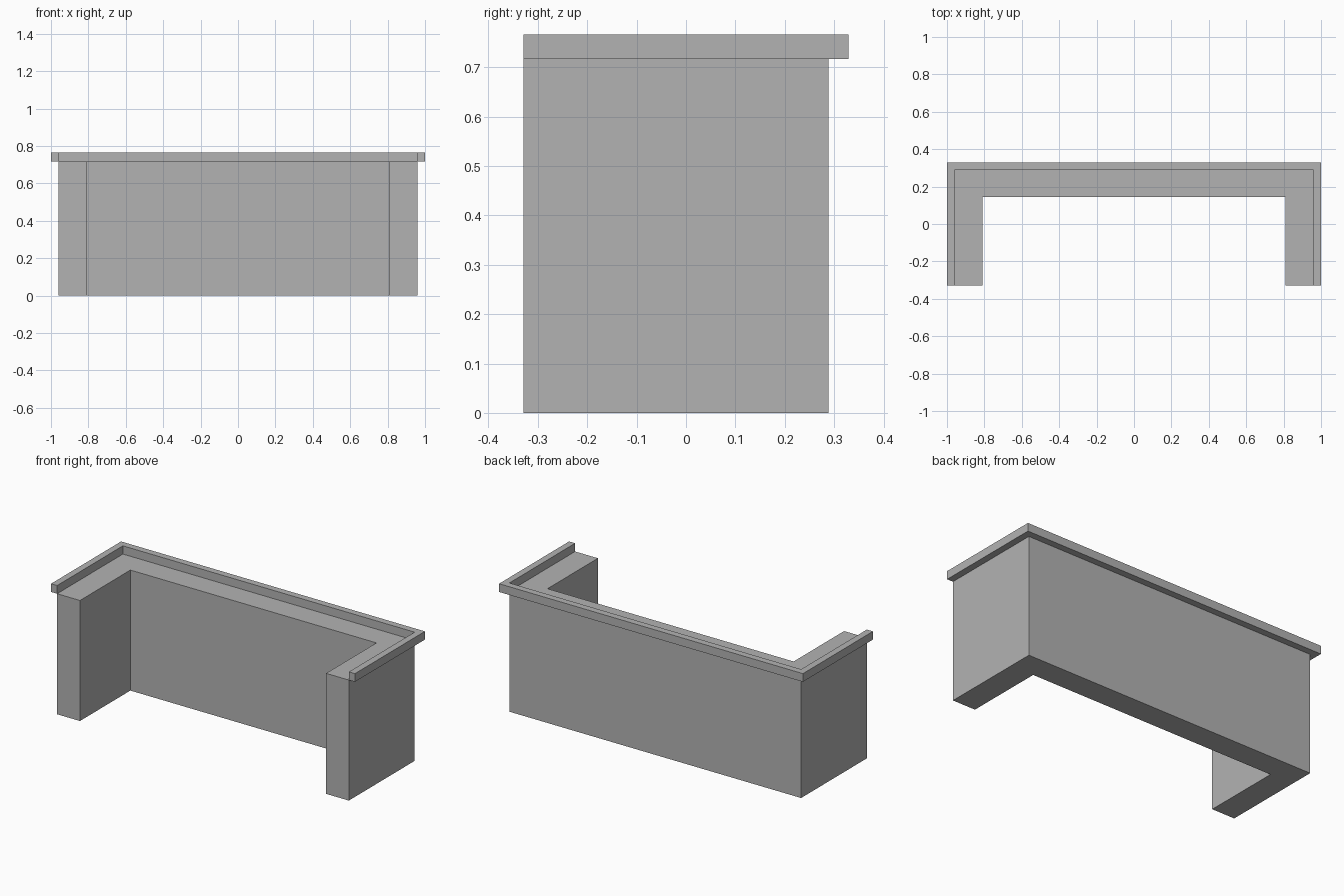
import bpy
import bmesh

cube = bpy.data.objects.get("Cube")
if cube:
    bpy.data.objects.remove(cube, do_unlink=True)

# Single grey finish
grey = bpy.data.materials.new("plain grey")
grey.use_nodes = True
colour = (0.45, 0.45, 0.45, 1)
grey.diffuse_color = colour
grey.node_tree.nodes["Principled BSDF"].inputs["Base Color"].default_value = colour

FRONT = -0.329
BODY_TOP, RIM_TOP = 0.717, 0.766


def u_shape(name, outer_x, outer_y, inner_x, inner_y, bottom, top):
    """Extrude a U-shaped plan, open to the front, between two heights."""
    half = [(inner_x, inner_y), (inner_x, FRONT), (outer_x, FRONT), (outer_x, outer_y)]
    plan = half + [(-x, y) for x, y in reversed(half)]
    bm = bmesh.new()
    base = bm.faces.new([bm.verts.new((x, y, bottom)) for x, y in plan])
    raised = bmesh.ops.extrude_face_region(bm, geom=[base], use_keep_orig=True)["geom"]
    bmesh.ops.translate(bm, vec=(0, 0, top - bottom),
                        verts=[v for v in raised if isinstance(v, bmesh.types.BMVert)])
    bmesh.ops.recalc_face_normals(bm, faces=bm.faces)
    mesh = bpy.data.meshes.new(name)
    bm.to_mesh(mesh)
    bm.free()
    mesh.materials.append(grey)
    obj = bpy.data.objects.new(name, mesh)
    bpy.context.collection.objects.link(obj)
    return obj


# Counter walls: a back wall with two side returns
u_shape("counter_body", 0.96, 0.289, 0.81, 0.145, 0, BODY_TOP)

# Raised lip overhanging the outer edge
u_shape("raised_rim", 1.0, 0.329, 0.96, 0.289, BODY_TOP, RIM_TOP)
